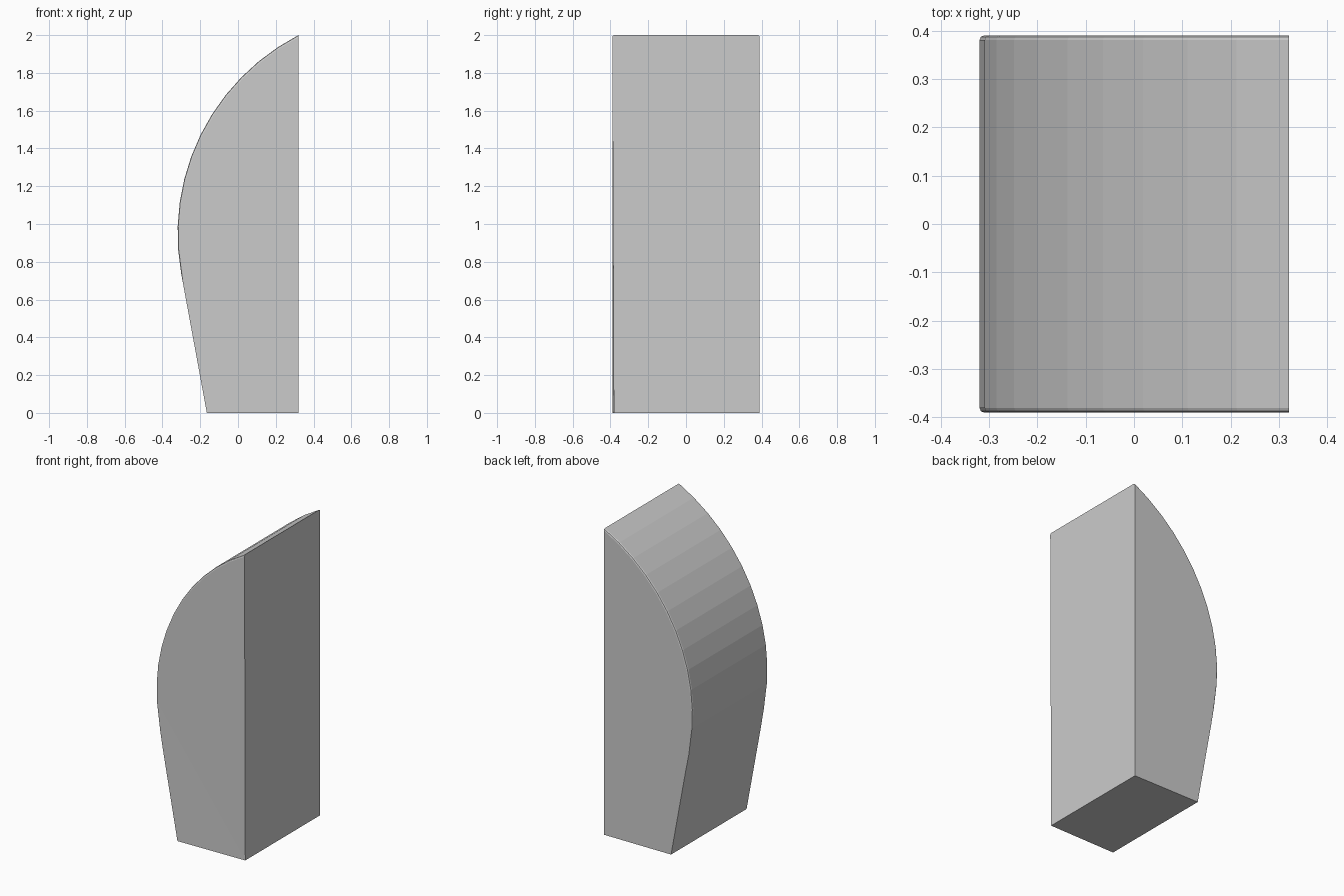
import bpy, bmesh, math

if "Cube" in bpy.data.objects:
    bpy.data.objects.remove(bpy.data.objects["Cube"])

HALF_W, HALF_D = 0.32, 0.39
R, CX, CZ = 1.181, 0.861, 0.95
SEGMENTS = 12

# Side profile: straight back, narrow foot, bulging arc
start, end = math.radians(-10.3), math.asin((2.0 - CZ) / R)
arc = []
for i in range(SEGMENTS + 1):
    a = start + (end - start) * i / SEGMENTS
    arc.append((CX - R * math.cos(a), CZ + R * math.sin(a)))
arc[-1] = (HALF_W, 2.0)
profile = [(HALF_W, 0.0), (-0.165, 0.0)] + arc

# Extrude the profile through the depth
bm = bmesh.new()
front = [bm.verts.new((x, -HALF_D, z)) for x, z in profile]
back = [bm.verts.new((x, HALF_D, z)) for x, z in profile]
bm.faces.new(front)
bm.faces.new(back[::-1])
n = len(profile)
for i in range(n):
    j = (i + 1) % n
    bm.faces.new((front[i], back[i], back[j], front[j]))
bmesh.ops.recalc_face_normals(bm, faces=bm.faces[:])

# Soften only the two curved rims
rims = [bm.edges.get((side[i], side[i + 1]))
        for side in (front, back) for i in range(2, n - 1)]
foot_corner = front[0]
bmesh.ops.bevel(bm, geom=rims, offset=0.01, segments=2, profile=0.5,
                affect='EDGES', clamp_overlap=True)

# Slight chamfer of the front corner at the foot
for v in bm.verts:
    if v.co.z < 0.001 and v.co.x > 0.3 and v.co.y < 0:
        v.co.y += 0.008
bmesh.ops.triangulate(bm, faces=[f for f in bm.faces if len(f.verts) > 4])
bmesh.ops.recalc_face_normals(bm, faces=bm.faces[:])

mesh = bpy.data.meshes.new("curved_block")
bm.to_mesh(mesh)
bm.free()
bpy.context.collection.objects.link(bpy.data.objects.new("curved_block", mesh))
